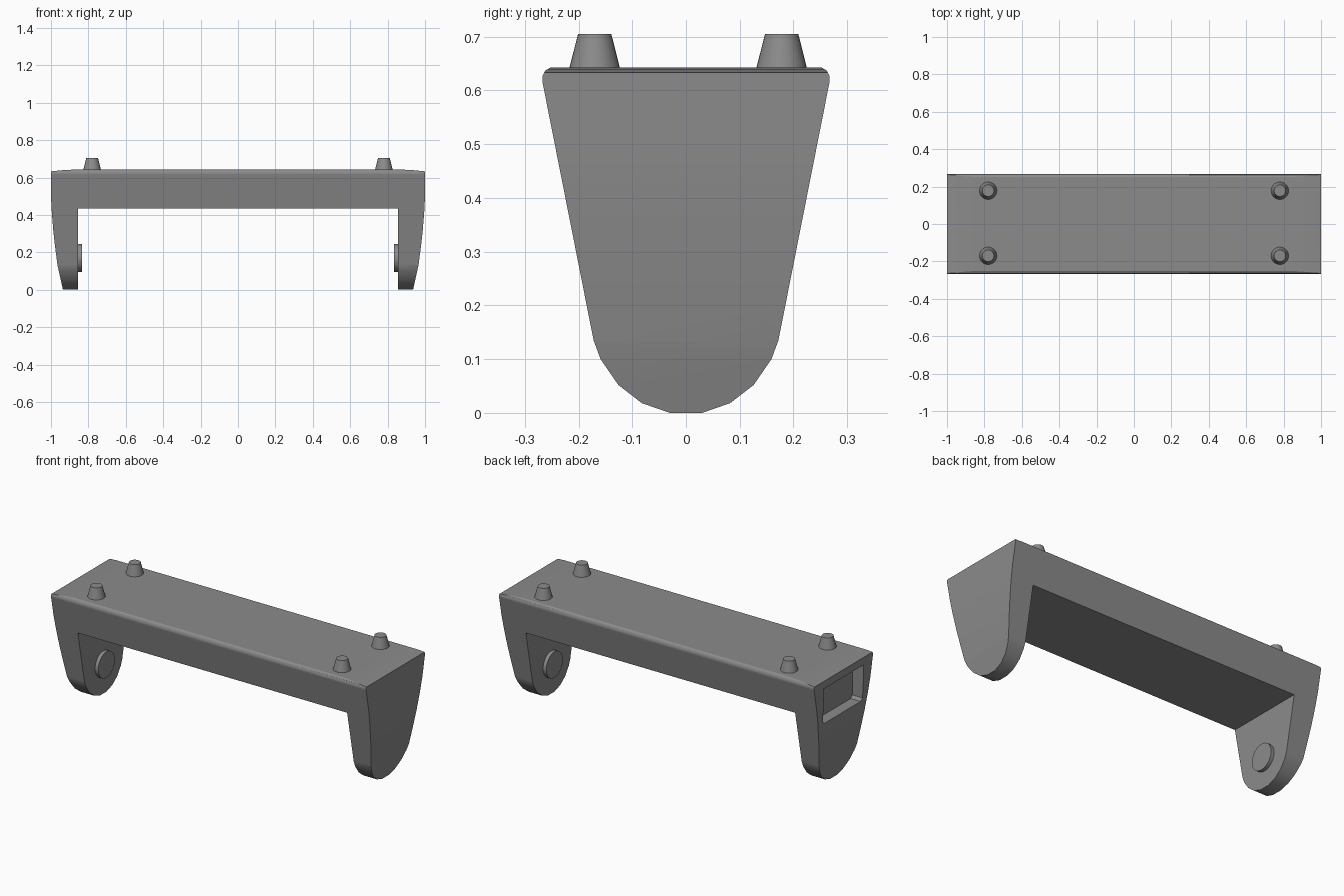
import bpy, bmesh
from math import radians
from mathutils import Matrix, Vector

if "Cube" in bpy.data.objects:
    bpy.data.objects.remove(bpy.data.objects["Cube"])

# Dark grey plastic
plastic = bpy.data.materials.new("dark_grey_plastic")
plastic.diffuse_color = (0.26, 0.26, 0.26, 1)
plastic.use_nodes = True
plastic.node_tree.nodes["Principled BSDF"].inputs["Base Color"].default_value = plastic.diffuse_color


def link_mesh(name, bm):
    bmesh.ops.recalc_face_normals(bm, faces=bm.faces)
    mesh = bpy.data.meshes.new(name)
    bm.to_mesh(mesh)
    bm.free()
    mesh.materials.append(plastic)
    obj = bpy.data.objects.new(name, mesh)
    bpy.context.collection.objects.link(obj)
    return obj


def prism(name, points, start, end):
    """Extrude a closed outline of 3D points from offset start to offset end."""
    bm = bmesh.new()
    face = bm.faces.new([bm.verts.new(Vector(p) + Vector(start)) for p in points])
    moved = bmesh.ops.extrude_face_region(bm, geom=[face])["geom"]
    verts = [v for v in moved if isinstance(v, bmesh.types.BMVert)]
    bmesh.ops.translate(bm, verts=verts, vec=Vector(end) - Vector(start))
    return link_mesh(name, bm)


def cone(name, r1, r2, depth, matrix, segments=32):
    bm = bmesh.new()
    bmesh.ops.create_cone(bm, cap_ends=True, segments=segments, radius1=r1,
                          radius2=r2, depth=depth, matrix=matrix)
    obj = link_mesh(name, bm)
    smooth(obj)
    return obj


def select(obj):
    bpy.ops.object.select_all(action='DESELECT')
    obj.select_set(True)
    bpy.context.view_layer.objects.active = obj


def smooth(obj):
    select(obj)
    bpy.ops.object.shade_smooth_by_angle(angle=radians(30))


def boolean(obj, cutter, operation):
    cutter.hide_render = True
    mod = obj.modifiers.new(operation.lower(), 'BOOLEAN')
    mod.object, mod.operation, mod.solver = cutter, operation, 'EXACT'
    select(obj)
    bpy.ops.object.modifier_apply(modifier=mod.name)
    bpy.data.objects.remove(cutter)


def mirrored(half):
    return half + [(-a, b) for a, b in reversed(half)]


# Bridge body: front outline cut to the tapered, round-bottomed side outline
front = mirrored([(0.855, 0.435), (0.855, 0), (0.936, 0), (0.965, 0.13),
                  (0.978, 0.23), (0.988, 0.32), (0.996, 0.42), (1, 0.50),
                  (1, 0.633), (0.93, 0.640), (0.86, 0.643)])
side = mirrored([(0.03, 0.0), (0.082, 0.018), (0.126, 0.052), (0.159, 0.1),
                 (0.172, 0.135), (0.267, 0.615), (0.267, 0.627),
                 (0.262, 0.637), (0.25, 0.644)])
body = prism("bridge_body", [(x, 0, z) for x, z in front], (0, -0.4, 0), (0, 0.4, 0))
side_cutter = prism("side_cutter", [(0, y, z) for y, z in side], (-1.2, 0, 0), (1.2, 0, 0))
boolean(body, side_cutter, 'INTERSECT')

# Shallow pocket in the left end
pocket = mirrored([(0.165, 0.385), (0.18, 0.40), (0.18, 0.59)])
pocket_cutter = prism("pocket_cutter", [(0, y, z) for y, z in pocket],
                      (-1.2, 0, 0), (-0.93, 0, 0))
boolean(body, pocket_cutter, 'DIFFERENCE')
smooth(body)

# Keep the large faces flat-looking beside the rounded edges
weighted = body.modifiers.new("flat_faces", 'WEIGHTED_NORMAL')
weighted.keep_sharp = True

for sx, label in ((-1, "left"), (1, "right")):
    # Tapered studs on top
    for y, row in ((-0.17, "front"), (0.178, "back")):
        cone(f"stud_{row}_{label}", 0.05, 0.031, 0.075,
             Matrix.Translation((sx * 0.78, y, 0.6675)))
    # Round pivot pads inside the legs
    cone(f"pivot_pad_{label}", 0.075, 0.075, 0.03,
         Matrix.Translation((sx * 0.85, 0, 0.17)) @ Matrix.Rotation(radians(90), 4, 'Y'))
